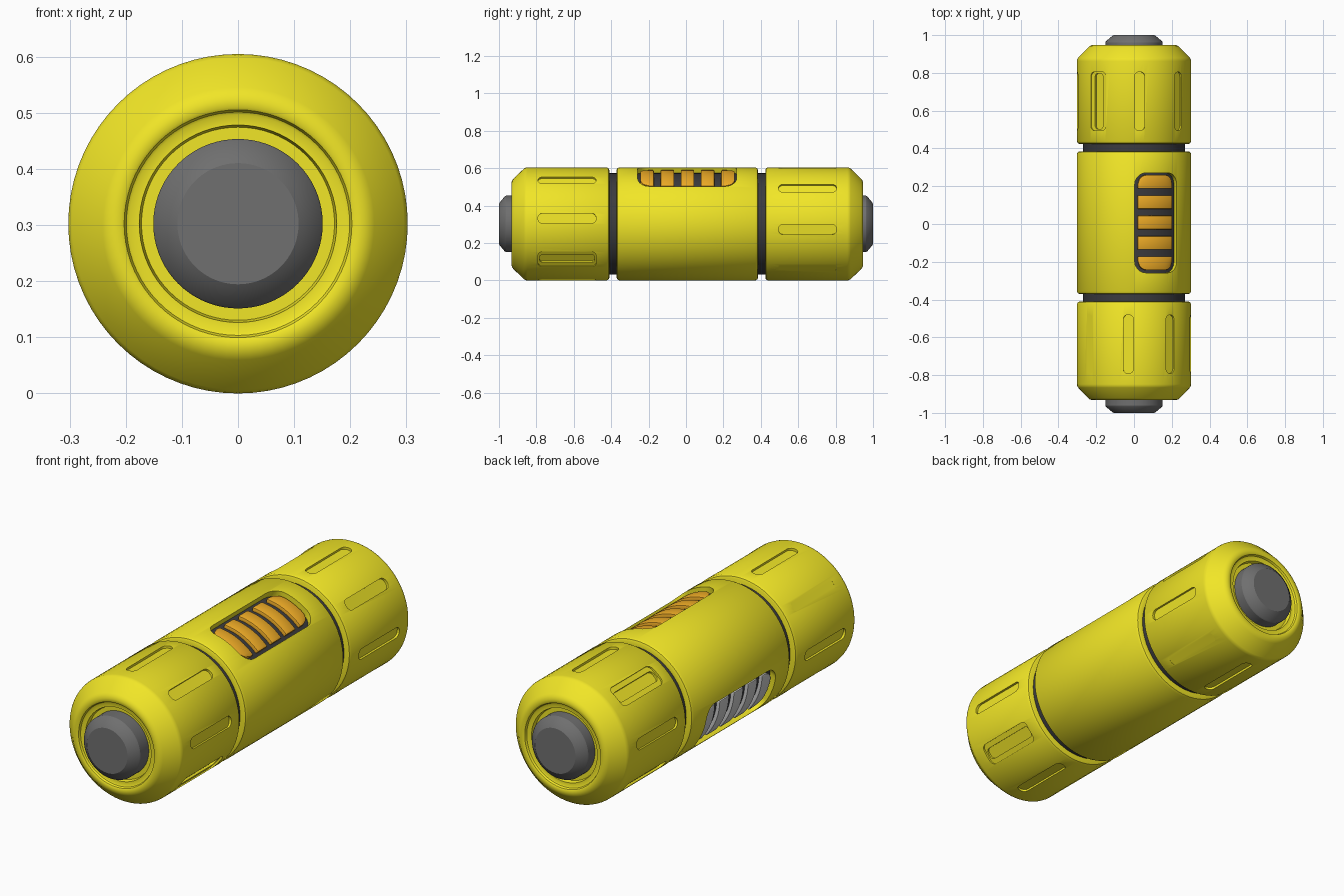
import bpy, bmesh
from math import radians, cos, sin, sqrt, pi
from mathutils import Vector

if "Cube" in bpy.data.objects:
    bpy.data.objects.remove(bpy.data.objects["Cube"])

R, ZC, MID = 0.3025, 0.3025, 0.007


def material(name, rgb):
    m = bpy.data.materials.new(name)
    m.diffuse_color = (*rgb, 1)
    m.use_nodes = True
    m.node_tree.nodes["Principled BSDF"].inputs["Base Color"].default_value = m.diffuse_color
    return m


YELLOW = material("yellow", (0.88, 0.79, 0.02))
DARK = material("dark", (0.045, 0.045, 0.05))
ORANGE = material("orange", (0.88, 0.42, 0.02))
GREY = material("dark_grey", (0.16, 0.16, 0.16))


def finish(name, bm, mat=None):
    bmesh.ops.recalc_face_normals(bm, faces=bm.faces)
    me = bpy.data.meshes.new(name)
    bm.to_mesh(me)
    bm.free()
    ob = bpy.data.objects.new(name, me)
    bpy.context.collection.objects.link(ob)
    if mat:
        me.materials.append(mat)
    return ob


def smooth(ob, angle=32):
    bpy.ops.object.select_all(action='DESELECT')
    ob.select_set(True)
    bpy.context.view_layer.objects.active = ob
    bpy.ops.object.shade_smooth_by_angle(angle=radians(angle))


def lathe(name, profile, mat=None, closed=False):
    """Spin (y, radius) points round the long axis."""
    bm = bmesh.new()
    vs = [bm.verts.new((r, y, ZC)) for y, r in profile]
    n = len(vs)
    es = [bm.edges.new((vs[i], vs[(i + 1) % n])) for i in range(n if closed else n - 1)]
    bmesh.ops.spin(bm, geom=vs + es, cent=(0, 0, ZC), axis=(0, 1, 0),
                   angle=2 * pi, steps=72, use_merge=True)
    bmesh.ops.remove_doubles(bm, verts=bm.verts, dist=1e-5)
    return finish(name, bm, mat)


def add_prism(bm, ang, yc, hw, hl, rad, r0, r1):
    """Rounded-rectangle prism pointing outwards at a given angle."""
    a = radians(ang)
    d, t = Vector((cos(a), 0, sin(a))), Vector((-sin(a), 0, cos(a)))
    outline = []
    for k, (sx, sy) in enumerate(((1, 1), (-1, 1), (-1, -1), (1, -1))):
        for j in range(6):
            b = pi / 2 * (k + j / 5)
            outline.append((sx * (hw - rad) + rad * cos(b), sy * (hl - rad) + rad * sin(b)))
    rings = [[bm.verts.new(Vector((0, yc + v, ZC)) + t * u + d * r) for u, v in outline]
             for r in (r0, r1)]
    bm.faces.new(rings[0])
    bm.faces.new(rings[1])
    n = len(outline)
    for i in range(n):
        j = (i + 1) % n
        bm.faces.new((rings[0][i], rings[0][j], rings[1][j], rings[1][i]))


def cut(ob, prism_sets):
    cutters = []
    for prisms in prism_sets:
        bm = bmesh.new()
        for p in prisms:
            add_prism(bm, *p)
        c = finish("cutter", bm)
        c.hide_render = True
        m = ob.modifiers.new("cut", 'BOOLEAN')
        m.operation, m.solver, m.object = 'DIFFERENCE', 'EXACT', c
        cutters.append(c)
    apply(ob)
    for c in cutters:
        bpy.data.objects.remove(c)


def apply(ob):
    mat = ob.data.materials[0] if ob.data.materials else None
    me = bpy.data.meshes.new_from_object(
        ob.evaluated_get(bpy.context.evaluated_depsgraph_get()))
    ob.modifiers.clear()
    ob.data = me
    me.materials.clear()
    if mat:
        me.materials.append(mat)


# Dark inner core, seen in the seams and windows
smooth(lathe("core", [(-0.425, 0), (-0.425, 0.271), (0.437, 0.271), (0.437, 0)], DARK))

# Middle sleeve with two windows
WINDOWS = ((65.5, "orange", ORANGE), (202, "grey", None))
h = 0.378
half = [(h, 0.266), (h, 0.288), (h - 0.004, 0.297), (h - 0.014, R)]
sleeve = lathe("middle_sleeve", [(MID + y, r) for y, r in half]
               + [(MID - y, r) for y, r in reversed(half)], YELLOW, True)
cut(sleeve, [[(a, 0.006, 0.122, 0.265, 0.06, 0.2, 0.36)] for a, _, _ in WINDOWS])
smooth(sleeve)


# Curved bars inside the windows
def bar(name, ang, yc, end, mat):
    bm = bmesh.new()
    hw, hl, n, cr = radians(20.5), 0.036, 20, 0.05
    cols = []
    for i in range(n + 1):
        t = -hw + 2 * hw * i / n
        over = max(0, abs(t) * 0.287 - (hw * 0.287 - cr))
        pull = cr - sqrt(max(0, cr * cr - over * over))
        lo = yc - hl + (pull if end < 0 else 0)
        hi = yc + hl - (pull if end > 0 else 0)
        a = radians(ang) + t
        cols.append([bm.verts.new((r * cos(a), y, ZC + r * sin(a)))
                     for r, y in ((0.26, lo), (0.288, lo), (0.288, hi), (0.26, hi))])
    for p, q in zip(cols, cols[1:]):
        for k in range(4):
            bm.faces.new((p[k], p[(k + 1) % 4], q[(k + 1) % 4], q[k]))
    bm.faces.new(cols[0])
    bm.faces.new(cols[-1])
    ob = finish(name, bm, mat)
    m = ob.modifiers.new("bevel", 'BEVEL')
    m.width, m.segments, m.limit_method, m.angle_limit = 0.004, 2, 'ANGLE', radians(50)
    apply(ob)
    smooth(ob)


for ang, label, mat in WINDOWS:
    for i in range(-2, 3):
        bar(f"{label}_bar_{i + 3}", ang, 0.008 + i * 0.108, i / 2 if abs(i) == 2 else 0, mat)

# End caps with shallow slots, and the end buttons
CAP = [(0.417, 0), (0.417, 0.288), (0.421, 0.297), (0.431, R), (0.855, R), (0.865, 0.3005),
       (0.873, 0.296), (0.928, 0.243), (0.935, 0.235), (0.940, 0.222), (0.940, 0.208),
       (0.937, 0.203), (0.927, 0.199), (0.924, 0.194), (0.924, 0.176), (0.905, 0.172),
       (0.905, 0)]
BUTTON = [(0.88, 0), (0.88, 0.151), (0.962, 0.151), (0.968, 0.148), (0.994, 0.117),
          (1.0, 0.108), (1.0, 0)]
for s, label, deep, thin in ((-1, "front", -39.3, 140.7), (1, "back", 129.3, -50.7)):
    cap = lathe(label + "_cap", [(MID + s * y, r) for y, r in CAP], YELLOW)
    yc = MID + s * 0.643
    slots, inner = [], []
    for k in range(8):
        a = -s * 5.7 + 45 * k
        if abs((a - thin + 180) % 360 - 180) < 1:
            slots.append((a, yc, 0.026, 0.155, 0.02, 0.3015, 0.34))
        elif abs((a - deep + 180) % 360 - 180) < 1:
            slots.append((a, yc, 0.052, 0.155, 0.025, 0.292, 0.34))
            inner.append((a, yc, 0.027, 0.148, 0.02, 0.282, 0.33))
        else:
            slots.append((a, yc, 0.027, 0.155, 0.024, 0.291, 0.34))
    cut(cap, [slots, inner])
    smooth(cap)
    smooth(lathe(label + "_button", [(s * y, r) for y, r in BUTTON], GREY), 25)
